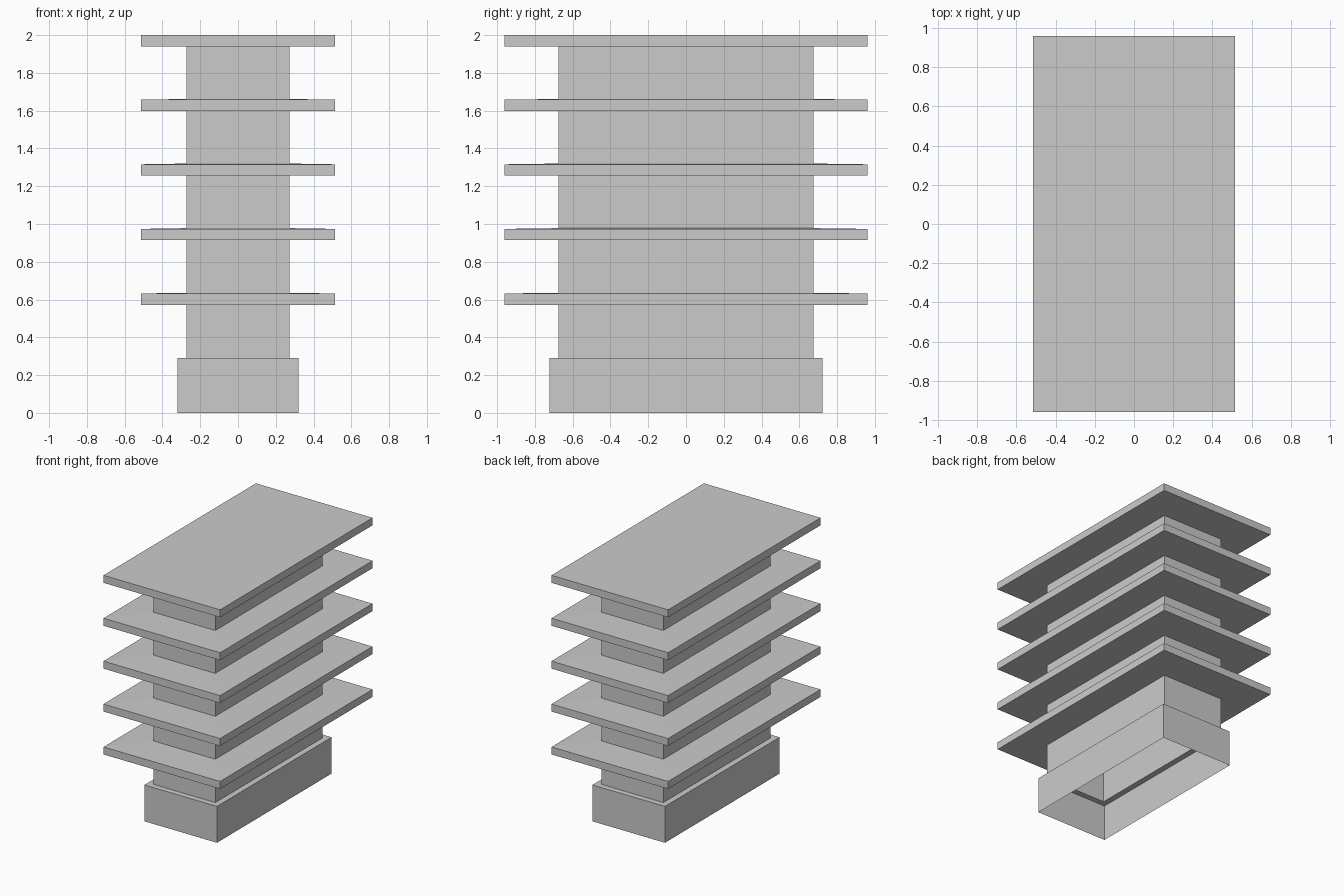
import bpy
import bmesh

if "Cube" in bpy.data.objects:
    bpy.data.objects.remove(bpy.data.objects["Cube"])

BASE = (0.32, 0.722)
CORE = (0.273, 0.676)
SLAB = (0.514, 0.96)


def ring_shell(name, rings, cap_top=False):
    """Bridge a stack of rectangular rings ((half_x, half_y), z) into an open shell."""
    bm = bmesh.new()
    loops = [[bm.verts.new((sx * hx, sy * hy, z))
              for sx, sy in ((-1, -1), (1, -1), (1, 1), (-1, 1))]
             for (hx, hy), z in rings]
    for low, high in zip(loops, loops[1:]):
        for i in range(4):
            j = (i + 1) % 4
            bm.faces.new((low[i], low[j], high[j], high[i]))
    if cap_top:
        bm.faces.new(loops[-1])
    mesh = bpy.data.meshes.new(name)
    bm.to_mesh(mesh)
    bm.free()
    obj = bpy.data.objects.new(name, mesh)
    bpy.context.collection.objects.link(obj)
    return obj


# Hollow plinth, open underneath, with a ledge up to the core
ring_shell("base", [(BASE, 0.0), (BASE, 0.29), (CORE, 0.29)])

# Hollow storeys: each is a core wall flaring into an overhanging slab
FLOORS, PITCH, THICK = 5, 0.342, 0.06
start = 0.29
for n in range(FLOORS):
    top = 2.0 - PITCH * (FLOORS - 1 - n)
    rings = [(CORE, start), (CORE, top - THICK), (SLAB, top - THICK), (SLAB, top)]
    last = n == FLOORS - 1
    if not last:
        start = top + 0.004
        rings.append((CORE, start))
    ring_shell(f"storey_{n + 1}", rings, cap_top=last)
